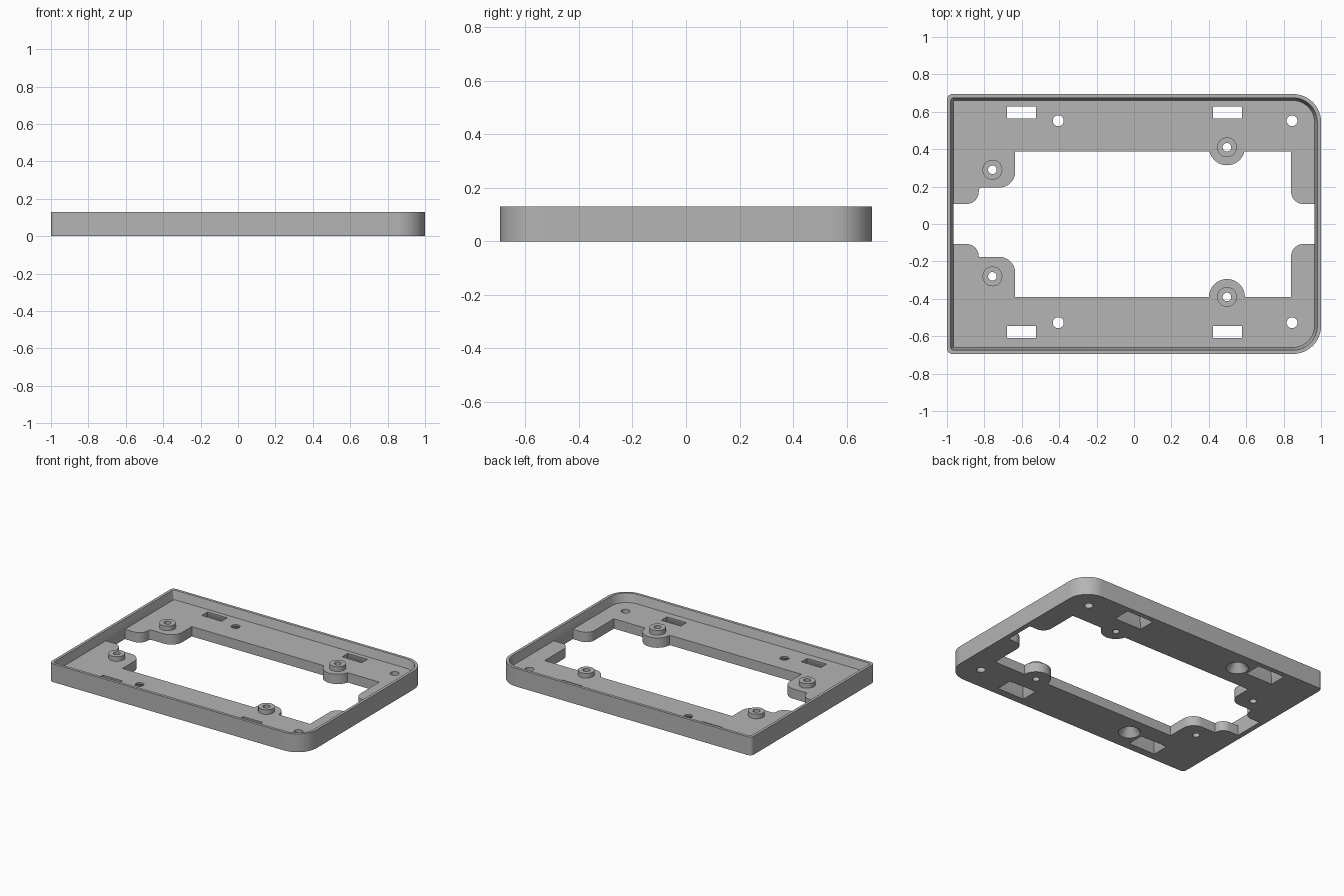
import bpy, bmesh
from math import cos, sin, pi
from mathutils import Vector

if "Cube" in bpy.data.objects:
    bpy.data.objects.remove(bpy.data.objects["Cube"])

grey = bpy.data.materials.new("plain grey")
grey.use_nodes = True
grey.diffuse_color = (0.46, 0.46, 0.46, 1)
grey.node_tree.nodes["Principled BSDF"].inputs["Base Color"].default_value = (0.46, 0.46, 0.46, 1)

W, D, H, FLOOR = 1.0, 0.695, 0.13, 0.07


def rounded(corners, steps=12):
    """Fillet each (x, y, radius) corner of a right-angled outline."""
    pts = []
    for i, (x, y, r) in enumerate(corners):
        p = Vector((x, y))
        if r == 0:
            pts.append(p)
            continue
        a = (Vector(corners[i - 1][:2]) - p).normalized()
        b = (Vector(corners[(i + 1) % len(corners)][:2]) - p).normalized()
        for k in range(steps + 1):
            t = k / steps * pi / 2
            pts.append(p + a * r * (1 - sin(t)) + b * r * (1 - cos(t)))
    return pts


def tray_outline(inset):
    x, y = W - inset, D - inset
    big, small = 0.15 - inset, max(0.03 - inset, 0.008)
    return rounded([(-x, -y, small), (x, -y, big), (x, y, big), (-x, y, small)])


def circle(x, y, r, n=40):
    return [Vector((x + r * cos(2 * pi * k / n), y + r * sin(2 * pi * k / n))) for k in range(n)]


def rect(x, y, w, d):
    return [Vector((x + sx * w, y + sy * d)) for sx, sy in ((-1, -1), (1, -1), (1, 1), (-1, 1))]


def loft(name, *rings):
    """Solid through matching (outline, z) rings."""
    bm = bmesh.new()
    loops = [[bm.verts.new((p.x, p.y, z)) for p in pts] for pts, z in rings]
    for lo, hi in zip(loops, loops[1:]):
        for i in range(len(lo)):
            j = (i + 1) % len(lo)
            bm.faces.new((lo[i], lo[j], hi[j], hi[i]))
    bm.faces.new(loops[0][::-1])
    bm.faces.new(loops[-1])
    bmesh.ops.recalc_face_normals(bm, faces=bm.faces)
    mesh = bpy.data.meshes.new(name)
    bm.to_mesh(mesh)
    bm.free()
    mesh.materials.append(grey)
    obj = bpy.data.objects.new(name, mesh)
    bpy.context.collection.objects.link(obj)
    return obj


def combine(target, tool, operation):
    mod = target.modifiers.new(operation, "BOOLEAN")
    mod.operation, mod.solver, mod.object = operation, "EXACT", tool
    bpy.context.view_layer.objects.active = target
    bpy.ops.object.modifier_apply(modifier=mod.name)
    bpy.data.objects.remove(tool)


# Tray body with a slightly tapered rim
tray = loft("tray_frame", (tray_outline(0), 0), (tray_outline(0), H))
combine(tray, loft("pocket", (tray_outline(0.035), FLOOR), (tray_outline(0.005), FLOOR + 0.12)), "DIFFERENCE")

# Stepped central opening
opening = rounded([
    (-0.965, -0.107, 0), (-0.83, -0.107, 0.065), (-0.83, -0.176, 0), (-0.635, -0.176, 0.085),
    (-0.635, -0.39, 0), (0.84, -0.39, 0), (0.84, -0.107, 0.065), (0.965, -0.107, 0),
    (0.965, 0.107, 0), (0.84, 0.107, 0.065), (0.84, 0.388, 0), (-0.635, 0.388, 0),
    (-0.635, 0.195, 0.085), (-0.83, 0.195, 0.015), (-0.83, 0.107, 0.065), (-0.965, 0.107, 0)])
combine(tray, loft("opening", (opening, -0.1), (opening, FLOOR + 0.01)), "DIFFERENCE")

# Round tabs reaching into the opening
for y in (0.41, -0.39):
    tab = circle(0.497, y, 0.096)
    combine(tray, loft("tab", (tab, 0), (tab, FLOOR)), "UNION")

# Raised bosses with through holes
for x, y in ((-0.757, 0.29), (-0.757, -0.28), (0.497, 0.41), (0.497, -0.39)):
    boss, hole = circle(x, y, 0.053), circle(x, y, 0.023, 24)
    combine(tray, loft("boss", (boss, FLOOR - 0.03), (boss, FLOOR + 0.033)), "UNION")
    combine(tray, loft("hole", (hole, -0.1), (hole, 0.3)), "DIFFERENCE")

# Screw holes, the left pair countersunk from below, and flared slots
for y, slot_y in ((0.552, 0.597), (-0.528, -0.578)):
    for x in (-0.405, 0.845):
        hole = circle(x, y, 0.029, 32)
        combine(tray, loft("screw_hole", (hole, -0.1), (hole, 0.3)), "DIFFERENCE")
    combine(tray, loft("countersink", (circle(-0.405, y, 0.087), -0.02),
                       (circle(-0.405, y, 0.028), 0.06)), "DIFFERENCE")
    for x in (-0.602, 0.5):
        combine(tray, loft("slot", (rect(x, slot_y, 0.116, 0.072), -0.02),
                           (rect(x, slot_y, 0.077, 0.032), 0.06),
                           (rect(x, slot_y, 0.077, 0.032), 0.1)), "DIFFERENCE")

bpy.ops.object.select_all(action="DESELECT")
tray.select_set(True)
bpy.context.view_layer.objects.active = tray
bpy.ops.object.shade_smooth_by_angle(angle=pi / 6)
